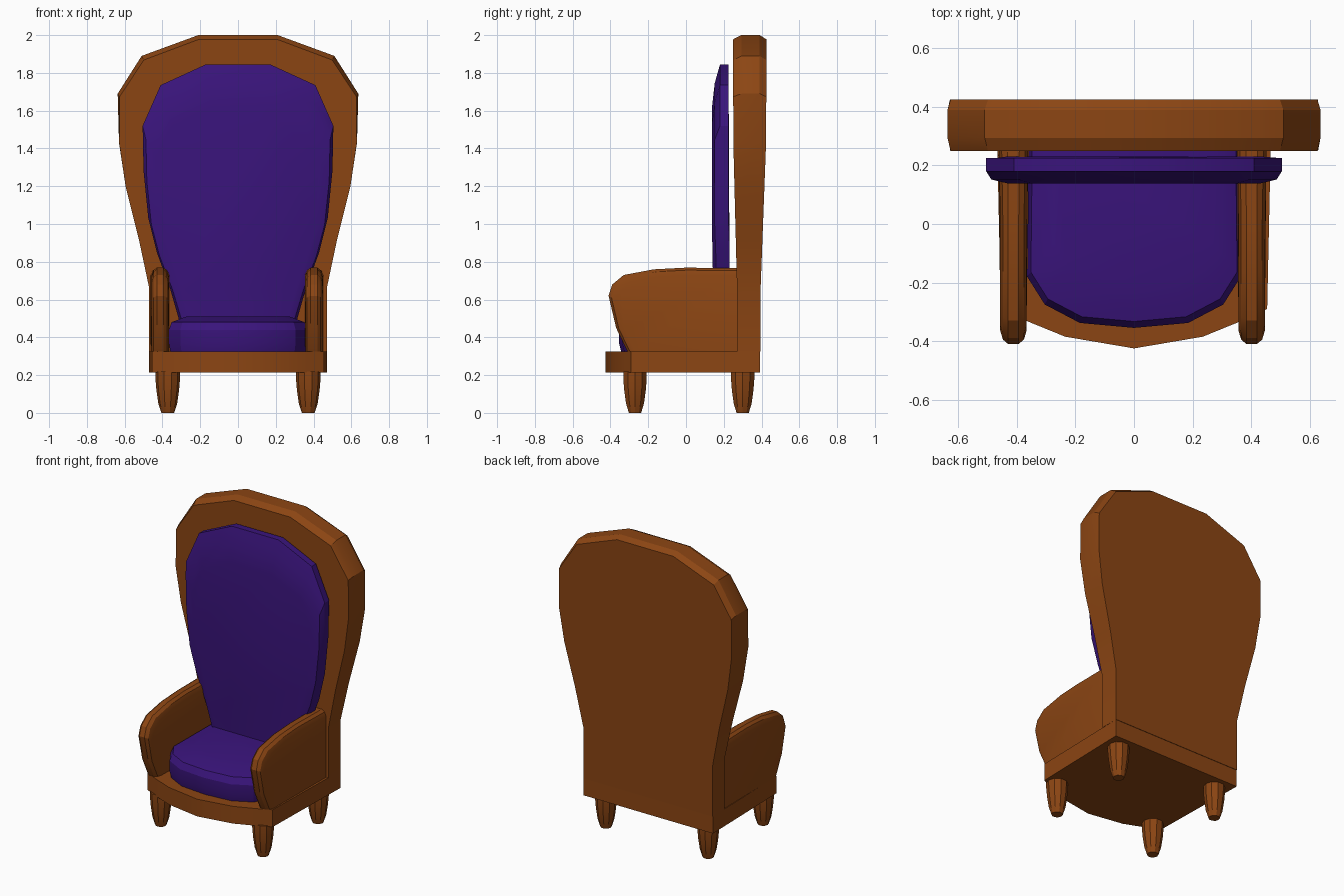
import bpy, bmesh, math
from mathutils import Vector

if "Cube" in bpy.data.objects:
    bpy.data.objects.remove(bpy.data.objects["Cube"])


def material(name, color):
    m = bpy.data.materials.new(name)
    m.diffuse_color = color
    m.use_nodes = True
    m.node_tree.nodes["Principled BSDF"].inputs["Base Color"].default_value = m.diffuse_color
    return m


wood = material("wood", (0.26, 0.06, 0.0065, 1))
fabric = material("purple_fabric", (0.042, 0.007, 0.20, 1))


def loft(name, rings, mat, offset=(0, 0, 0)):
    """Skin a stack of equal-length closed rings and cap both ends."""
    bm = bmesh.new()
    vs = [[bm.verts.new(Vector(p) + Vector(offset)) for p in r] for r in rings]
    n = len(rings[0])
    for a, b in zip(vs, vs[1:]):
        for i in range(n):
            j = (i + 1) % n
            bm.faces.new((a[i], a[j], b[j], b[i]))
    bm.faces.new(vs[0][::-1])
    bm.faces.new(vs[-1])
    bmesh.ops.recalc_face_normals(bm, faces=bm.faces)
    me = bpy.data.meshes.new(name)
    bm.to_mesh(me)
    bm.free()
    me.materials.append(mat)
    ob = bpy.data.objects.new(name, me)
    bpy.context.collection.objects.link(ob)
    bpy.ops.object.select_all(action='DESELECT')
    ob.select_set(True)
    bpy.context.view_layer.objects.active = ob
    bpy.ops.object.shade_smooth_by_angle(angle=math.radians(25))
    return ob


def mirrored(half):
    """Close a half outline across x = 0, keeping centre points single."""
    return half + [(-x, y) for x, y in reversed(half) if x > 1e-6]


# Backrest: balloon outline, thinner at the bottom, slightly crowned rim
outline = mirrored([(0.47, 0.325), (0.47, 0.66), (0.525, 0.92), (0.595, 1.2),
                    (0.63, 1.43), (0.637, 1.69), (0.51, 1.89), (0.21, 2.0)])


def back_ring(t, inset):
    ring = []
    for x, z in outline:
        k = min(1, max(0, (z - 0.66) / 0.8))
        f, b = 0.27 - 0.02 * k, 0.395 + 0.03 * k
        s = inset * min(1, max(0, (z - 1.4) / 0.4))
        ring.append((x * (1 - s), f + (b - f) * t, z - s))
    return ring


loft("backrest_frame", [back_ring(0, 0.022), back_ring(0.25, 0),
                        back_ring(0.8, 0), back_ring(1, 0.022)], wood)

# Back cushion: padded front with sloping rim
pad = mirrored([(0.30, 0.45), (0.36, 0.66), (0.43, 0.85), (0.475, 1.03),
                (0.50, 1.28), (0.505, 1.52), (0.41, 1.735), (0.17, 1.845)])


def pad_ring(y, sx, sz):
    return [(x * sx, y + 0.006 * (z < 1), 0.6 + (z - 0.6) * sz) for x, z in pad]


loft("back_cushion", [pad_ring(0.225, 1, 1), pad_ring(0.18, 1, 1),
                      pad_ring(0.152, 0.965, 0.92), pad_ring(0.138, 0.85, 0.82)],
     fabric)

# Base: flat slab with a bowed front
base = mirrored([(0.47, 0.392), (0.455, -0.29), (0.37, -0.33),
                 (0.235, -0.385), (0, -0.425)])
loft("seat_base", [[(x, y, z) for x, y in base] for z in (0.213, 0.326)], wood)

# Seat cushion: rounded front, domed top
seat = mirrored([(0.36, 0.27), (0.365, -0.18), (0.305, -0.275),
                 (0.185, -0.338), (0, -0.355)])


def seat_ring(z, s):
    return [(x * s, 0.27 + (y - 0.27) * s, z) for x, y in seat]


loft("seat_cushion", [seat_ring(0.32, 0.98), seat_ring(0.37, 1), seat_ring(0.44, 1),
                      seat_ring(0.48, 0.965), seat_ring(0.51, 0.75)], fabric)

# Armrests: swept side profile with rounded top edge
arm = [(0.27, 0.325), (-0.31, 0.325), (-0.37, 0.45), (-0.41, 0.62),
       (-0.39, 0.68), (-0.33, 0.73), (-0.17, 0.76), (0.0, 0.769), (0.27, 0.766)]


def arm_ring(x, s):
    return [(x * (1 + 0.12 * (y > 0.2)), 0.27 + (y - 0.27) * (1 - s * 0.75),
             0.325 + (z - 0.325) * (1 - s)) for y, z in arm]


arm_rings = [arm_ring(-0.045, 0.09), arm_ring(-0.036, 0.03), arm_ring(-0.018, 0),
             arm_ring(0.018, 0), arm_ring(0.036, 0.03), arm_ring(0.045, 0.09)]
for name, x in (("left_armrest", -0.412), ("right_armrest", 0.402)):
    loft(name, arm_rings, wood, (x, 0, 0))

# Feet: tapered turned legs
foot = [(0.034, 0), (0.05, 0.05), (0.06, 0.12), (0.065, 0.18), (0.065, 0.22)]
sides = 10
foot_rings = [[(r * math.cos(2 * math.pi * i / sides),
                r * math.sin(2 * math.pi * i / sides), z) for i in range(sides)]
              for r, z in foot]
for row, y in (("front", -0.27), ("back", 0.30)):
    for side, x in (("left", -0.372), ("right", 0.372)):
        loft(f"{row}_{side}_leg", foot_rings, wood, (x, y, 0))
